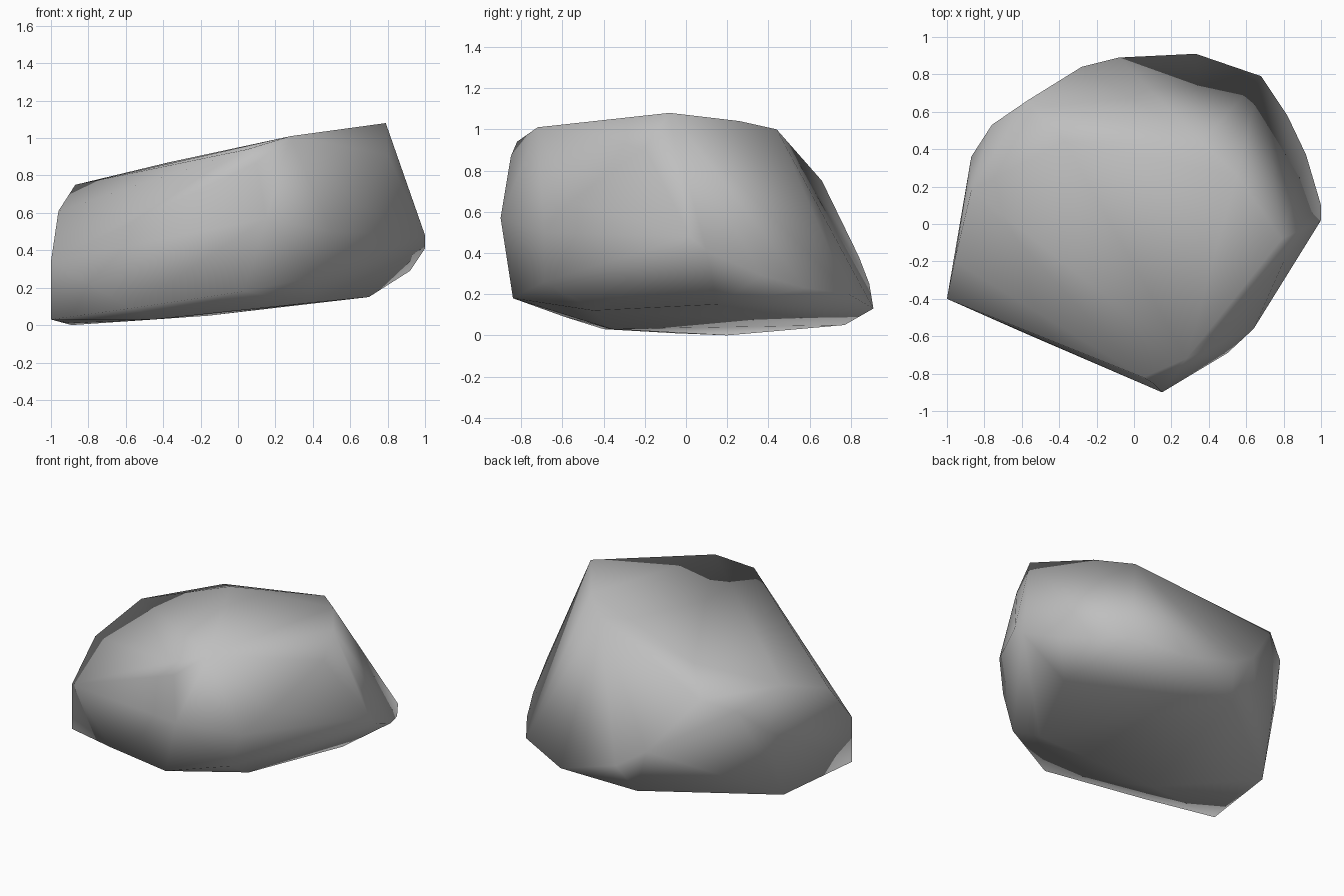
import bpy
import bmesh

# Remove the default object only
default_cube = bpy.data.objects.get("Cube")
if default_cube is not None:
    bpy.data.objects.remove(default_cube, do_unlink=True)


def make_material(name, colour):
    """Create one flat material shown in both viewport and render."""
    material = bpy.data.materials.new(name)
    material.use_nodes = True
    material.diffuse_color = colour
    shader = next(n for n in material.node_tree.nodes if n.type == "BSDF_PRINCIPLED")
    shader.inputs["Base Color"].default_value = colour
    shader.inputs["Roughness"].default_value = 0.9
    return material


def make_boulder(name, corner_groups, material):
    """Wrap a convex skin around the corner points of a stone."""
    mesh = bpy.data.meshes.new(name)
    builder = bmesh.new()
    for group in corner_groups:
        for corner in group:
            builder.verts.new(corner)
    bmesh.ops.convex_hull(builder, input=builder.verts[:])

    # Discard any corner that fell inside the skin
    buried = [v for v in builder.verts if not v.link_faces]
    bmesh.ops.delete(builder, geom=buried, context="VERTS")
    bmesh.ops.recalc_face_normals(builder, faces=builder.faces[:])
    builder.to_mesh(mesh)
    builder.free()

    boulder = bpy.data.objects.new(name, mesh)
    bpy.context.collection.objects.link(boulder)
    mesh.materials.append(material)

    # Worn, rounded facets
    bpy.ops.object.select_all(action="DESELECT")
    boulder.select_set(True)
    bpy.context.view_layer.objects.active = boulder
    bpy.ops.object.shade_smooth()
    return boulder


# Underside corners, from the front around to the back
underside = [
    (-1, -.4, .03), (-.57, -.59, .09), (.03, -.84, .18), (.4, -.45, .12),
    (.7, .15, .15), (.68, .79, .2), (.33, .91, .13), (-.16, .77, .05),
    (-.89, .2, 0), (-.9, -.05, .01), (-.45, -.36, .03),
]

# Corners around the widest part of the stone
flank = [
    (-1, -.4, .34), (.15, -.9, .57), (.42, -.69, .26), (.5, -.69, .5),
    (.64, -.56, .65), (1, .02, .48), (1, .1, .41), (.92, .37, .29),
    (.82, .58, .23), (-.08, .89, .25), (-.28, .84, .38),
    (-.87, .36, .5), (-.76, .53, .67), (-.96, -.2, .61),
]

# Sloping top, rising from the low side to the peak
crown = [
    (-.87, .18, .75), (-.57, .66, .75), (-.37, .44, .87), (.36, .44, 1),
    (.55, .26, 1.04), (.79, -.08, 1.08), (.8, -.2, .91), (.28, -.72, 1.01),
    (.05, -.82, .94), (.1, -.85, .87),
]

stone_grey = make_material("stone grey", (.52, .52, .52, 1))
make_boulder("boulder", [underside, flank, crown], stone_grey)
